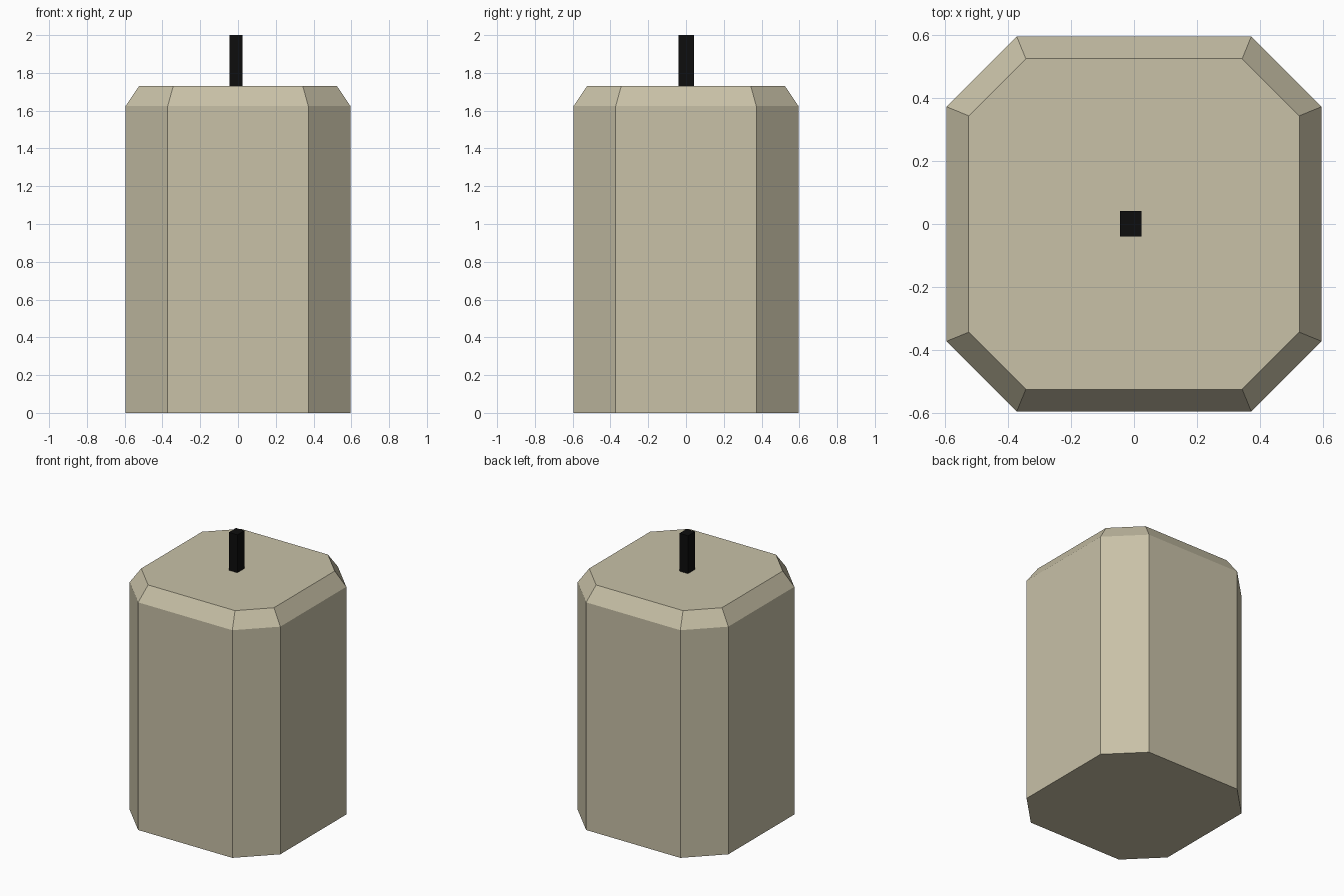
import bpy, bmesh

if "Cube" in bpy.data.objects:
    bpy.data.objects.remove(bpy.data.objects["Cube"])


def material(name, rgb):
    m = bpy.data.materials.new(name)
    m.diffuse_color = (*rgb, 1)
    m.use_nodes = True
    m.node_tree.nodes["Principled BSDF"].inputs["Base Color"].default_value = m.diffuse_color
    return m


def octagon(half, flat):
    # square outline with its corners cut off, counter-clockwise
    return [(-flat, -half), (flat, -half), (half, -flat), (half, flat),
            (flat, half), (-flat, half), (-half, flat), (-half, -flat)]


def loft(name, sections, mat):
    # stack of matching outlines, capped at both ends
    bm = bmesh.new()
    rings = [[bm.verts.new((x, y, z)) for x, y in pts] for pts, z in sections]
    n = len(rings[0])
    for low, high in zip(rings, rings[1:]):
        for i in range(n):
            j = (i + 1) % n
            bm.faces.new((low[i], low[j], high[j], high[i]))
    bm.faces.new(rings[0][::-1])
    bm.faces.new(rings[-1])
    bmesh.ops.recalc_face_normals(bm, faces=bm.faces)
    me = bpy.data.meshes.new(name)
    bm.to_mesh(me)
    bm.free()
    me.materials.append(mat)
    ob = bpy.data.objects.new(name, me)
    bpy.context.collection.objects.link(ob)
    return ob


wax = material("beige wax", (0.578, 0.533, 0.386))
black = material("black wick", (0.004, 0.004, 0.004))

# candle body with a bevelled top rim
body = loft("candle_body", [(octagon(0.595, 0.372), 0),
                            (octagon(0.595, 0.372), 1.625),
                            (octagon(0.524, 0.343), 1.73)], wax)

# square wick, slightly off centre, sunk into the wax
x0, x1, y0, y1 = -0.045, 0.023, -0.04, 0.042
square = [(x0, y0), (x1, y0), (x1, y1), (x0, y1)]
wick = loft("wick", [(square, 1.70), (square, 2.0)], black)
